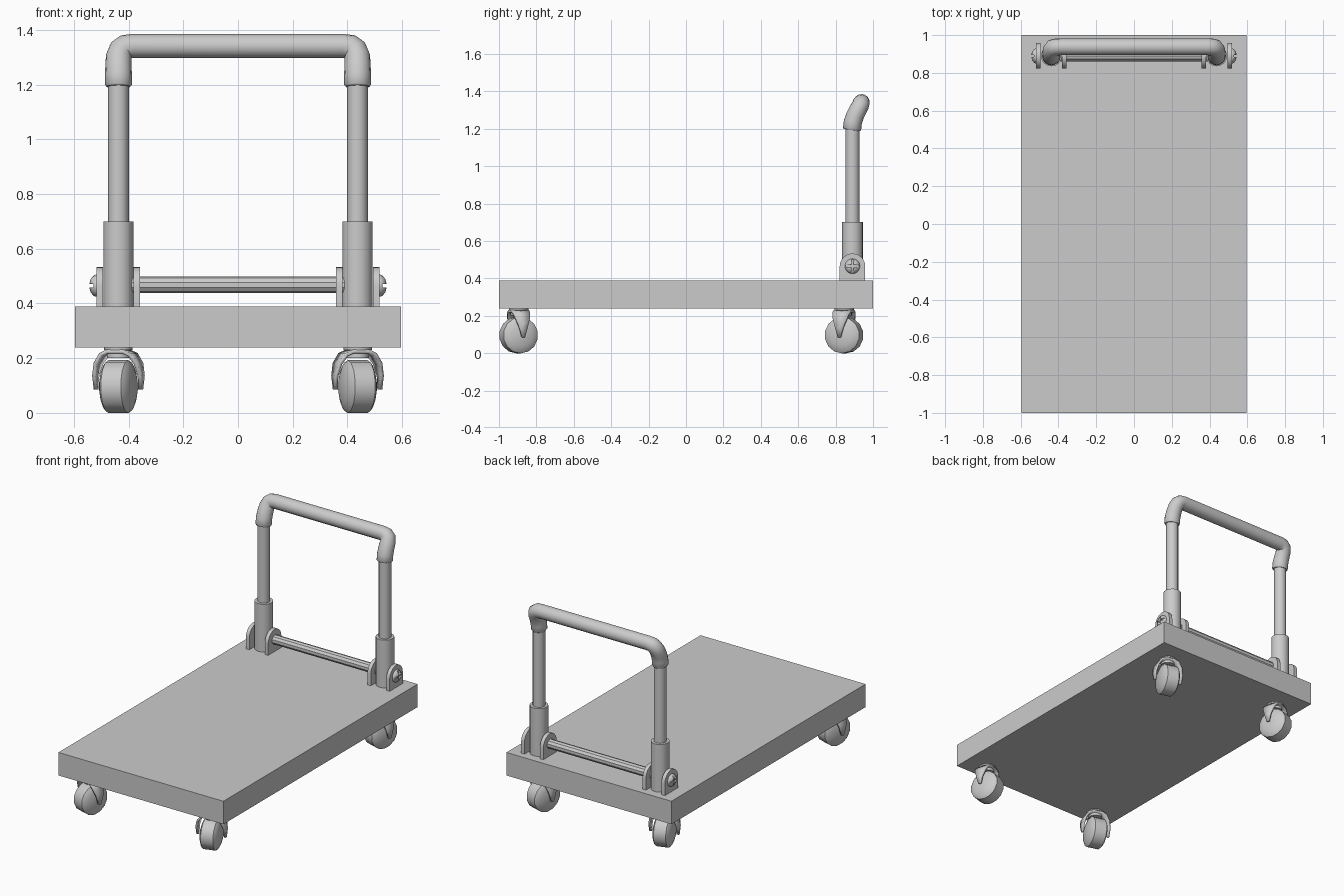
import bpy, bmesh
from math import pi, sin, cos, radians

if "Cube" in bpy.data.objects:
    bpy.data.objects.remove(bpy.data.objects["Cube"])

POST_X, POST_Y, PIN_Z = 0.437, 0.89, 0.465


def finish(name, bm, loc=(0, 0, 0), rot=(0, 0, 0), angle=35):
    bmesh.ops.recalc_face_normals(bm, faces=bm.faces[:])
    me = bpy.data.meshes.new(name)
    bm.to_mesh(me)
    bm.free()
    ob = bpy.data.objects.new(name, me)
    bpy.context.collection.objects.link(ob)
    ob.location, ob.rotation_euler = loc, rot
    bpy.ops.object.select_all(action='DESELECT')
    ob.select_set(True)
    bpy.context.view_layer.objects.active = ob
    bpy.ops.object.shade_smooth_by_angle(angle=radians(angle))
    return ob


def box(name, size, loc, rot=(0, 0, 0)):
    bm = bmesh.new()
    bmesh.ops.create_cube(bm, size=1)
    bmesh.ops.scale(bm, vec=size, verts=bm.verts)
    return finish(name, bm, loc, rot)


def lathe(name, profile, sides, loc, rot=(0, 0, 0), angle=35):
    """Rings of (radius, height) about local z, capped at both ends."""
    bm = bmesh.new()
    rings = [[bm.verts.new((r * cos(2 * pi * i / sides), r * sin(2 * pi * i / sides), h))
              for i in range(sides)] for r, h in profile]
    for a, b in zip(rings, rings[1:]):
        for i in range(sides):
            j = (i + 1) % sides
            bm.faces.new((a[i], a[j], b[j], b[i]))
    bm.faces.new(rings[0][::-1])
    bm.faces.new(rings[-1])
    return finish(name, bm, loc, rot, angle)


def bracket(name, x, thick):
    """Upright plate with a rounded top."""
    r = 0.068
    pts = [(-r, 0.385), (r, 0.385)] + [(r * cos(pi * i / 12), PIN_Z + r * sin(pi * i / 12))
                                       for i in range(13)]
    bm = bmesh.new()
    f = bm.faces.new([bm.verts.new((x - thick / 2, POST_Y + y, z)) for y, z in pts])
    ext = bmesh.ops.extrude_face_region(bm, geom=[f])
    bmesh.ops.translate(bm, vec=(thick, 0, 0),
                        verts=[v for v in ext['geom'] if isinstance(v, bmesh.types.BMVert)])
    finish(name, bm)


def caster(name, x, y, yaw):
    # swivel stem
    lathe(name + "_stem", [(0.042, 0.2), (0.042, 0.228), (0.052, 0.23), (0.052, 0.242)], 16, (x, y, 0))
    # domed wheel
    lathe(name + "_wheel",
          [(0.02, -0.062), (0.06, -0.056), (0.085, -0.047), (0.097, -0.038),
           (0.097, 0.038), (0.085, 0.047), (0.06, 0.056), (0.02, 0.062)],
          14, (x, y, 0.096), (0, pi / 2, yaw), 50)
    # arched fork tapering to the axle: (x, z, half depth)
    half = [(0.085, 0.085, 0.008), (0.087, 0.135, 0.022), (0.077, 0.18, 0.038),
            (0.055, 0.213, 0.047), (0.03, 0.224, 0.048)]
    path = half + [(-px, z, d) for px, z, d in reversed(half)]
    bm = bmesh.new()
    rows = [[bm.verts.new((px, s * d, z)) for s in (-1, 1)] for px, z, d in path]
    for a, b in zip(rows, rows[1:]):
        bm.faces.new((a[0], a[1], b[1], b[0]))
    fork = finish(name + "_fork", bm, (x, y, 0), (0, 0, yaw))
    mod = fork.modifiers.new("thickness", 'SOLIDIFY')
    mod.thickness, mod.offset = 0.014, 0


# deck
box("deck", (1.19, 2, 0.15), (0, 0, 0.314))

# cross bar between the posts
lathe("cross_bar", [(0.03, -0.4), (0.03, 0.4)], 10, (0, POST_Y, PIN_Z + 0.003), (0, pi / 2, 0))

for s, side in ((-1, "left"), (1, "right")):
    x = s * POST_X
    # sleeve and upright post
    lathe(side + "_sleeve", [(0.055, 0.385), (0.055, 0.7)], 24, (x, POST_Y, 0))
    lathe(side + "_post", [(0.038, 0.6), (0.038, 1.22)], 12, (x, POST_Y, 0))
    # hinge brackets
    bracket(side + "_outer_bracket", s * 0.506, 0.024)
    bracket(side + "_inner_bracket", s * 0.37, 0.024)
    # domed screw with a cross slot
    screw = lathe(side + "_screw",
                  [(0.04, -0.015), (0.04, 0.006), (0.035, 0.016), (0.024, 0.024), (0.01, 0.028)],
                  20, (s * 0.515, POST_Y, PIN_Z), (0, s * pi / 2, 0), 50)
    for k, size in enumerate(((0.03, 0.1, 0.012), (0.03, 0.012, 0.1))):
        cutter = box(f"{side}_slot_cutter_{k}", size, (s * 0.544, POST_Y, PIN_Z))
        cutter.hide_render = True
        cutter.hide_set(True)
        mod = screw.modifiers.new("slot", 'BOOLEAN')
        mod.operation, mod.object, mod.solver = 'DIFFERENCE', cutter, 'EXACT'
    # front and rear casters, swivelled
    caster(side + "_front_caster", x, -0.895, s * radians(17))
    caster(side + "_rear_caster", x, 0.845, -s * radians(17))

# grip: one tube bent back and across: (x, y, z, radius)
bend = [(0.437, 0.887, 1.193, 0.044), (0.437, 0.888, 1.2, 0.049), (0.437, 0.892, 1.235, 0.049),
        (0.437, 0.904, 1.27, 0.048), (0.436, 0.92, 1.303, 0.047), (0.428, 0.933, 1.326, 0.046),
        (0.412, 0.937, 1.338, 0.045), (0.385, 0.938, 1.341, 0.044)]
points = bend + [(-x, y, z, r) for x, y, z, r in reversed(bend)]
curve = bpy.data.curves.new("grip", 'CURVE')
curve.dimensions = '3D'
curve.bevel_depth, curve.bevel_resolution, curve.use_fill_caps = 1.0, 6, True
spline = curve.splines.new('POLY')
spline.points.add(len(points) - 1)
for p, (x, y, z, r) in zip(spline.points, points):
    p.co, p.radius = (x, y, z, 1), r
grip = bpy.data.objects.new("grip", curve)
bpy.context.collection.objects.link(grip)
bpy.ops.object.select_all(action='DESELECT')
grip.select_set(True)
bpy.context.view_layer.objects.active = grip
bpy.ops.object.convert(target='MESH')
bpy.ops.object.shade_smooth_by_angle(angle=radians(40))
